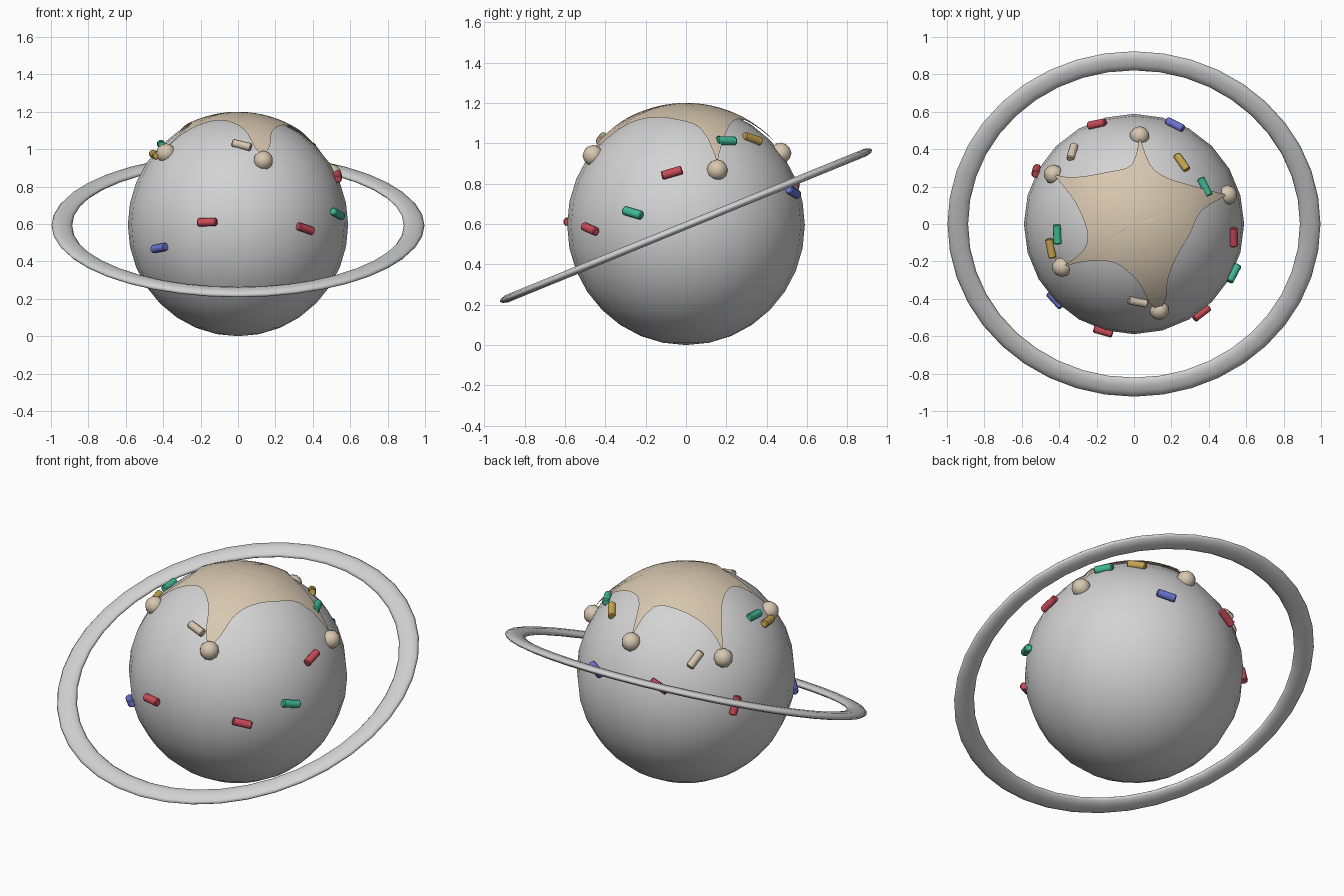
import bpy, bmesh, math
from mathutils import Vector, Matrix

if "Cube" in bpy.data.objects:
    bpy.data.objects.remove(bpy.data.objects["Cube"])

C = Vector((0, 0, 0.595))      # planet centre


def material(name, rgb):
    m = bpy.data.materials.new(name)
    m.diffuse_color = (*rgb, 1)
    m.use_nodes = True
    m.node_tree.nodes["Principled BSDF"].inputs["Base Color"].default_value = m.diffuse_color
    return m


GREY = material("pale grey", (0.65, 0.65, 0.65))
TAN = material("tan", (0.68, 0.57, 0.43))
RED = material("red", (0.58, 0.07, 0.10))
GREEN = material("green", (0.05, 0.48, 0.29))
BLUE = material("blue", (0.14, 0.17, 0.62))
YELLOW = material("yellow", (0.57, 0.38, 0.08))


def add(name, bm, mat, angle=180):
    bmesh.ops.recalc_face_normals(bm, faces=bm.faces)
    me = bpy.data.meshes.new(name)
    bm.to_mesh(me)
    bm.free()
    me.materials.append(mat)
    ob = bpy.data.objects.new(name, me)
    bpy.context.collection.objects.link(ob)
    bpy.ops.object.select_all(action='DESELECT')
    ob.select_set(True)
    bpy.context.view_layer.objects.active = ob
    bpy.ops.object.shade_smooth_by_angle(angle=math.radians(angle))
    return ob


# planet ball
bm = bmesh.new()
bmesh.ops.create_uvsphere(bm, u_segments=24, v_segments=16, radius=1,
                          matrix=Matrix.Translation(C) @ Matrix.Diagonal((0.589, 0.589, 0.595, 1)))
add("planet", bm, GREY)

# tilted flattened ring
bm = bmesh.new()
N, M = 40, 10
tilt = Matrix.Translation((0, 0, 0.592)) @ Matrix.Rotation(math.radians(22.2), 4, 'X')
rows = []
for i in range(N):
    a = math.tau * i / N
    row = []
    for j in range(M):
        b = math.tau * j / M
        r = 0.942 + 0.055 * math.cos(b)
        row.append(bm.verts.new(tilt @ Vector((r * math.cos(a), r * math.sin(a), 0.02 * math.sin(b)))))
    rows.append(row)
for i in range(N):
    p, q = rows[i], rows[(i + 1) % N]
    for j in range(M):
        k = (j + 1) % M
        bm.faces.new((p[j], q[j], q[k], p[k]))
add("ring", bm, GREY)

# star-shaped icing sheet: outline seen from the top, laid on the ball
outline = [(0.03, 0.47), (0.085, 0.32), (0.17, 0.25), (0.33, 0.20), (0.50, 0.155),
           (0.36, 0.07), (0.30, -0.05), (0.22, -0.19), (0.18, -0.30), (0.17, -0.40),
           (0.135, -0.46), (0.09, -0.43), (0.03, -0.32), (-0.05, -0.24), (-0.13, -0.20),
           (-0.26, -0.20), (-0.385, -0.23), (-0.27, -0.14), (-0.25, -0.04), (-0.31, 0.11),
           (-0.40, 0.23), (-0.43, 0.265), (-0.32, 0.25), (-0.13, 0.28), (-0.01, 0.32)]
tips = [(0.03, 0.47), (0.50, 0.155), (0.135, -0.46), (-0.385, -0.23), (-0.43, 0.265)]
pts = [Vector(p) for p in outline]
n = len(pts)
edge = []
for i in range(n):
    p0, p1, p2, p3 = (pts[(i + k) % n] for k in (-1, 0, 1, 2))
    # arm tips stay sharp
    t1 = Vector((0, 0)) if outline[i] in tips else (p2 - p0) / 2
    t2 = Vector((0, 0)) if outline[(i + 1) % n] in tips else (p3 - p1) / 2
    for s in range(3):
        t = s / 3
        edge.append((2*t**3 - 3*t**2 + 1) * p1 + (t**3 - 2*t**2 + t) * t1
                    + (3*t**2 - 2*t**3) * p2 + (t**3 - t**2) * t2)
R = 0.605
bm = bmesh.new()
top = bm.verts.new(C + Vector((0, 0, R)))
prev = None
STEPS = 8
for k in range(1, STEPS + 1):
    ring = []
    for p in edge:
        phi = math.asin(min(p.length / R, 1)) * k / STEPS
        d = p.normalized() * math.sin(phi)
        ring.append(bm.verts.new(C + R * Vector((d.x, d.y, math.cos(phi)))))
    for i in range(len(ring)):
        j = (i + 1) % len(ring)
        bm.faces.new((prev[i], ring[i], ring[j], prev[j]) if prev else (top, ring[i], ring[j]))
    prev = ring
add("icing", bm, TAN)

# round drips at the arm tips
for i, (x, y) in enumerate(tips):
    z = math.sqrt(0.59**2 - x*x - y*y)
    bm = bmesh.new()
    bmesh.ops.create_icosphere(bm, subdivisions=2, radius=0.053,
                               matrix=Matrix.Translation(C + Vector((x, y, z))))
    add(f"icing_drip_{i + 1}", bm, TAN)

# sprinkles: colour, position, long direction (flattened onto the ball below)
sprinkles = [
    (RED, (-0.20, 0.54, 0.775), (1, 0.2, 0.5)),
    (RED, (-0.525, 0.285, 0.65), (-0.15, -0.3, 0.9)),
    (RED, (0.535, -0.07, 0.855), (0, 1, 0.3)),
    (RED, (0.36, -0.475, 0.575), (1, 0.8, -0.35)),
    (RED, (-0.165, -0.575, 0.61), (1, -0.3, 0.03)),
    (BLUE, (0.22, 0.535, 0.76), (1, -0.5, 0.3)),
    (BLUE, (-0.425, -0.41, 0.47), (1, -1, 0.2)),
    (GREEN, (0.38, 0.20, 1.015), (0.45, -0.9, None)),
    (GREEN, (0.535, -0.265, 0.655), (0.53, 1, -0.3)),
    (GREEN, (-0.41, -0.055, 1.025), (-0.05, 1, None)),
    (YELLOW, (0.26, 0.335, 1.03), (0.6, -0.85, None)),
    (YELLOW, (-0.445, -0.13, 0.97), (0.2, -1, None)),
    (TAN, (-0.33, 0.385, 0.91), (0.25, 0.85, None)),
    (TAN, (0.02, -0.415, 1.02), (1, -0.2, None)),
]
for i, (mat, pos, d) in enumerate(sprinkles):
    nrm = (Vector(pos) - C).normalized()
    dz = d[2] if d[2] is not None else -(d[0] * nrm.x + d[1] * nrm.y) / nrm.z
    d = Vector((d[0], d[1], dz))
    d = (d - nrm * d.dot(nrm)).normalized()
    rot = Matrix((nrm, d.cross(nrm), d)).transposed().to_4x4()
    bm = bmesh.new()
    bmesh.ops.create_cone(bm, cap_ends=True, segments=10, radius1=0.022, radius2=0.022, depth=0.105)
    rims = [e for e in bm.edges if abs(e.verts[0].co.z - e.verts[1].co.z) < 1e-5]
    bmesh.ops.bevel(bm, geom=rims, offset=0.005, segments=1, affect='EDGES')
    bm.transform(Matrix.Translation(C + nrm * 0.597) @ rot)
    add(f"sprinkle_{i + 1}", bm, mat, 40)
